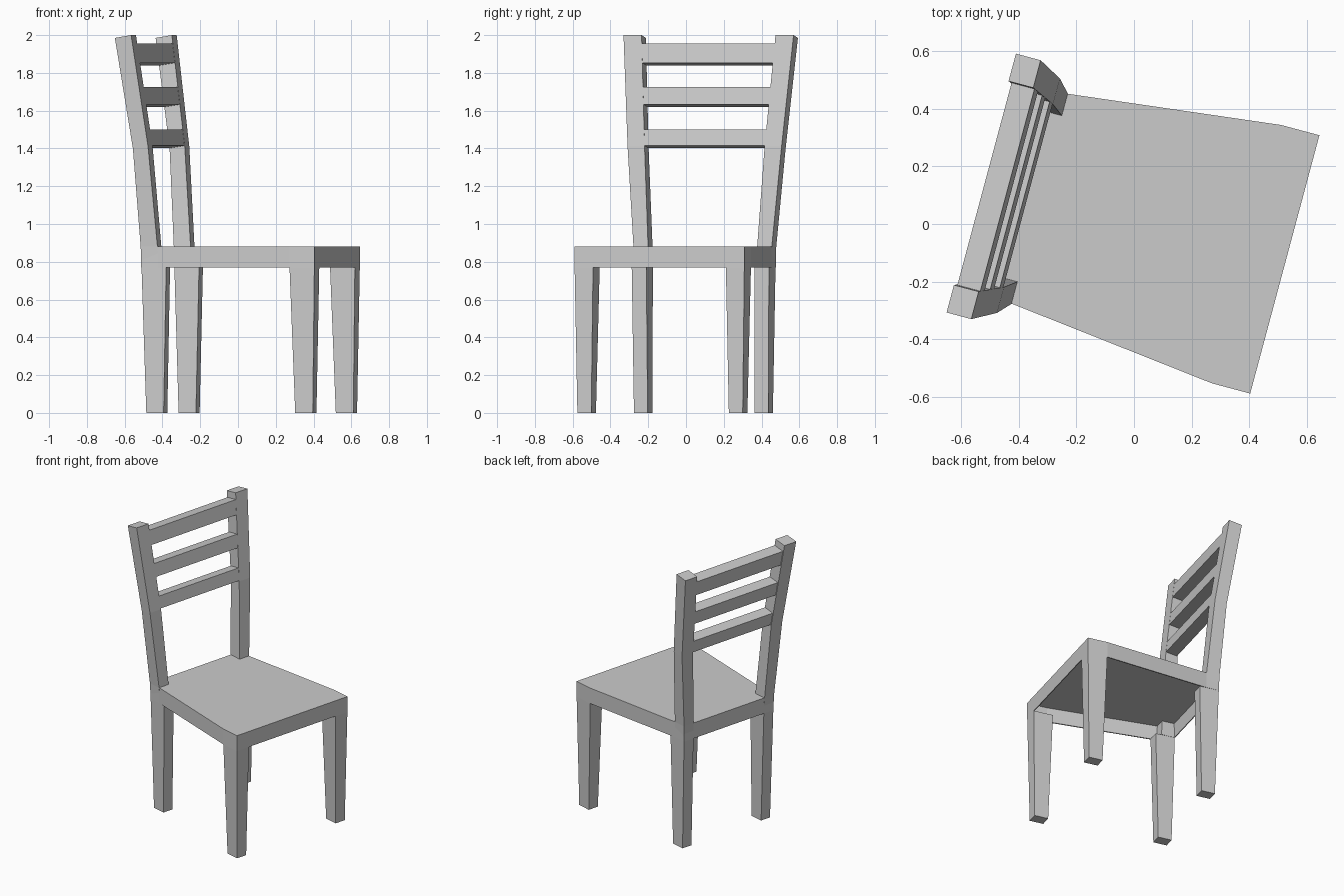
import bpy, bmesh
from math import radians

if "Cube" in bpy.data.objects:
    bpy.data.objects.remove(bpy.data.objects["Cube"])

TURN = radians(-15)  # whole chair is turned on the spot; local +x is the chair's front


def finish(name, bm, mirror=False):
    bmesh.ops.recalc_face_normals(bm, faces=bm.faces)
    me = bpy.data.meshes.new(name)
    bm.to_mesh(me)
    bm.free()
    ob = bpy.data.objects.new(name, me)
    bpy.context.collection.objects.link(ob)
    ob.rotation_euler.z = TURN
    if mirror:
        m = ob.modifiers.new("Mirror", 'MIRROR')
        m.use_axis = (False, True, False)
    return ob


def loft(name, rings, mirror=False):
    """Join four-point rings into a closed solid."""
    bm = bmesh.new()
    loops = [[bm.verts.new(p) for p in r] for r in rings]
    for a, b in zip(loops, loops[1:]):
        for i in range(4):
            j = (i + 1) % 4
            bm.faces.new((a[i], a[j], b[j], b[i]))
    bm.faces.new(loops[0])
    bm.faces.new(loops[-1])
    return finish(name, bm, mirror)


def ring(back, front, inner, outer, z, z_back=None):
    zb = z if z_back is None else z_back
    return [(back, inner, zb), (front, inner, z), (front, outer, z), (back, outer, zb)]


# Tapered legs, mirrored left to right
loft("front_legs", [ring(.435, .531, .377, .453, 0),
                    ring(.407, .543, .364, .465, .77)], True)
loft("back_legs", [ring(-.404, -.309, .293, .368, 0),
                   ring(-.428, -.293, .296, .376, .77)], True)

# Back posts, bent at the lowest slat and splayed outwards
loft("back_posts", [ring(-.428, -.333, .294, .376, .77),
                    ring(-.432, -.340, .299, .379, .88),
                    ring(-.463, -.380, .329, .422, 1.41, 1.40),
                    ring(-.550, -.461, .367, .466, 2.0, 1.985)], True)

# Seat top with apron, open underneath
half = [(-.430, .377), (-.338, .378), (.405, .465), (.543, .465)]
outline = half + [(x, -y) for x, y in reversed(half)]
bm = bmesh.new()
top = bm.faces.new([bm.verts.new((x, y, .88)) for x, y in outline])
res = bmesh.ops.extrude_edge_only(bm, edges=list(top.edges))
for g in res["geom"]:
    if isinstance(g, bmesh.types.BMVert):
        g.co.z = .77
seat = finish("seat", bm)
if seat.data.polygons[0].normal.z < 0:
    seat.data.flip_normals()
sol = seat.modifiers.new("Thickness", 'SOLIDIFY')
sol.thickness = .008
sol.offset = -1

# Three back slats, square to the leaning posts
for i, (z0, z1) in enumerate([(1.415, 1.50), (1.633, 1.725), (1.853, 1.955)]):
    def section(y_side):
        pts = []
        for z, is_front in ((z0, 1), (z1, 1), (z1, 0), (z0, 0)):
            t = (z - 1.41) / .59
            x = -.381 - .081 * t if is_front else -.458 - .087 * t
            y = y_side * (.345 + .038 * t)
            pts.append((x, y, z if is_front else z - .013))
        return pts
    loft(f"back_slat_{i + 1}", [section(-1), section(1)])
